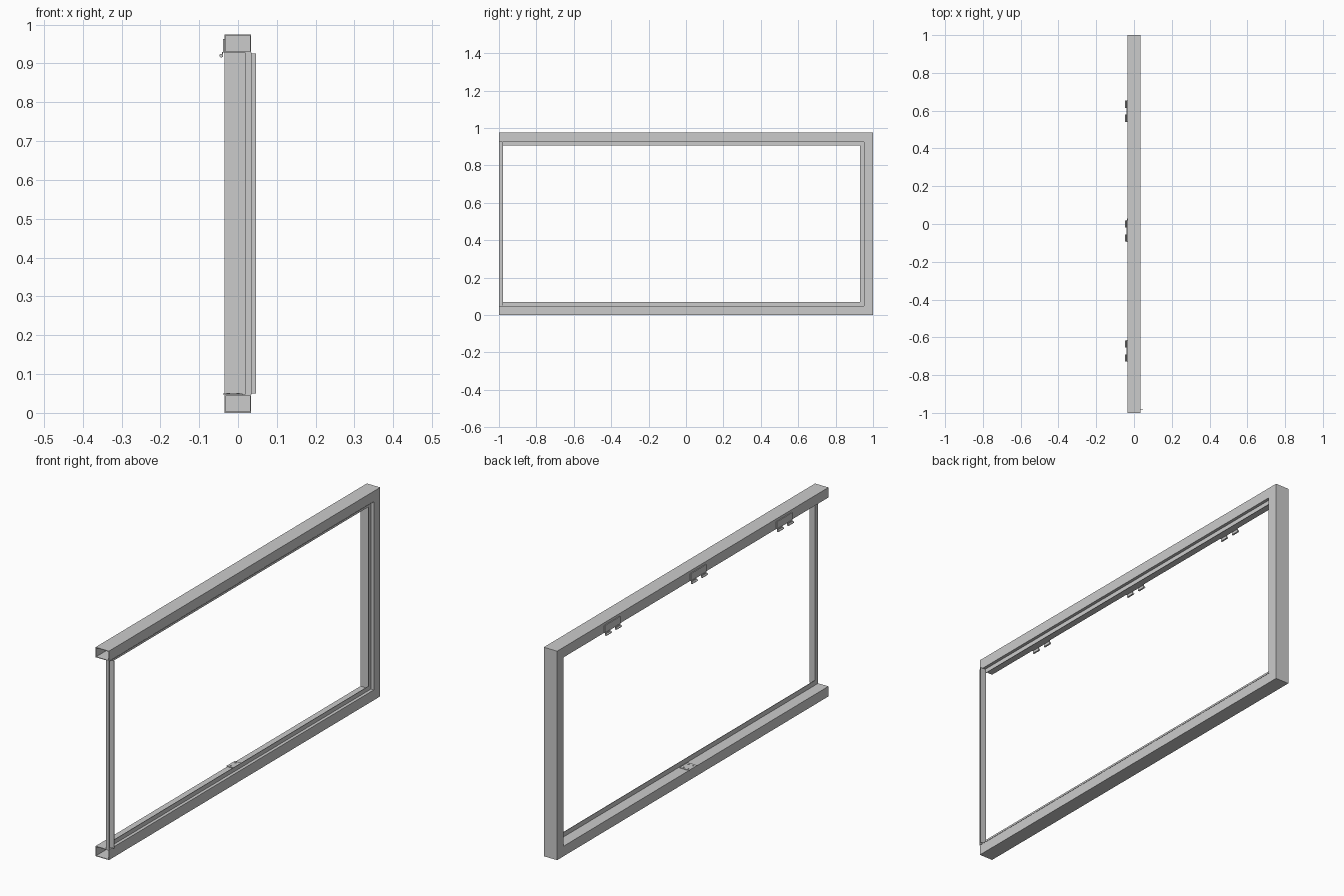
import bpy, bmesh, math
from mathutils import Matrix

if "Cube" in bpy.data.objects:
    bpy.data.objects.remove(bpy.data.objects["Cube"])

H = 0.975      # overall height
T = 0.047      # tube depth


def finish(bm, name):
    bmesh.ops.recalc_face_normals(bm, faces=bm.faces)
    me = bpy.data.meshes.new(name)
    bm.to_mesh(me)
    bm.free()
    ob = bpy.data.objects.new(name, me)
    bpy.context.collection.objects.link(ob)
    return ob


def mitred(name, profile, y0, y1, z0, z1, closed, hollow=None):
    """Sweep an (x, inward offset) profile round a rectangle with mitred corners."""
    bm = bmesh.new()

    def ring(pt):
        x, d = pt
        ys = y0 + d if closed else y0
        return [bm.verts.new((x, y, z)) for y, z in
                ((ys, z0 + d), (y1 - d, z0 + d), (y1 - d, z1 - d), (ys, z1 - d))]

    def walls(pts):
        rings = [ring(p) for p in pts]
        for i in range(len(rings)):
            a, b = rings[i], rings[(i + 1) % len(rings)]
            for k in range(4 if closed else 3):
                m = (k + 1) % 4
                bm.faces.new((a[k], a[m], b[m], b[k]))
        return rings

    outer = walls(profile)
    if hollow:
        inner = walls(hollow)
        for i in range(len(outer)):          # rims of the open tube ends
            j = (i + 1) % len(outer)
            for k in (0, 3):
                bm.faces.new((outer[i][k], outer[j][k], inner[j][k], inner[i][k]))
    return finish(bm, name)


def box(name, x0, x1, y0, y1, z0, z1):
    bm = bmesh.new()
    m = Matrix.Translation(((x0 + x1) / 2, (y0 + y1) / 2, (z0 + z1) / 2)) @ \
        Matrix.Diagonal((x1 - x0, y1 - y0, z1 - z0, 1))
    bmesh.ops.create_cube(bm, size=1, matrix=m)
    return finish(bm, name)


def rod(name, loc, r, length, axis):
    bm = bmesh.new()
    rot = Matrix.Rotation(math.pi / 2, 4, 'X') if axis == 'Y' else Matrix()
    bmesh.ops.create_cone(bm, cap_ends=True, segments=16, radius1=r, radius2=r,
                          depth=length, matrix=Matrix.Translation(loc) @ rot)
    return finish(bm, name)


def rect(x0, x1, d0, d1):
    return [(x0, d0), (x1, d0), (x1, d1), (x0, d1)]


# Three-sided hollow tube frame, open at the -y ends
w = 0.003
mitred("tube_frame", rect(-0.035, 0.034, 0, T), -1, 1, 0, H, False,
       rect(-0.035 + w, 0.034 - w, w, T - w))

# Angle bead running all the way round the opening
angle = [(0.018, 0), (0.035, 0), (0.035, 0.002), (0.0205, 0.002),
         (0.0205, 0.022), (0.018, 0.022)]
mitred("angle_bead", angle, -1, 1 - T, T, H - T, True)

# Upright edge fin on the open side
box("edge_fin", 0.0205, 0.047, -0.981, -0.979, 0.05, 0.925)

# Three hanger brackets on the back of the top tube, two curled hooks each
for n, yc in enumerate((0.597, -0.037, -0.672), 1):
    box(f"hanger_plate_{n}", -0.039, -0.035, yc - 0.057, yc + 0.057, 0.928, 0.963)
    for s, side in ((-1, "a"), (1, "b")):
        y = yc + s * 0.037
        box(f"hook_tab_{n}{side}", -0.041, -0.038, y - 0.019, y + 0.019, 0.916, 0.93)
        rod(f"hook_curl_{n}{side}", (-0.0435, y, 0.92), 0.0045, 0.038, 'Y')

# Latch plate with screws on the bottom tube
box("latch_plate", -0.038, 0.012, -0.03, 0.03, T, T + 0.003)
for i, x in enumerate((-0.025, 0.0)):
    for j, y in enumerate((-0.018, 0.018)):
        rod(f"latch_screw_{i}{j}", (x, y, T + 0.003), 0.004, 0.003, 'Z')
